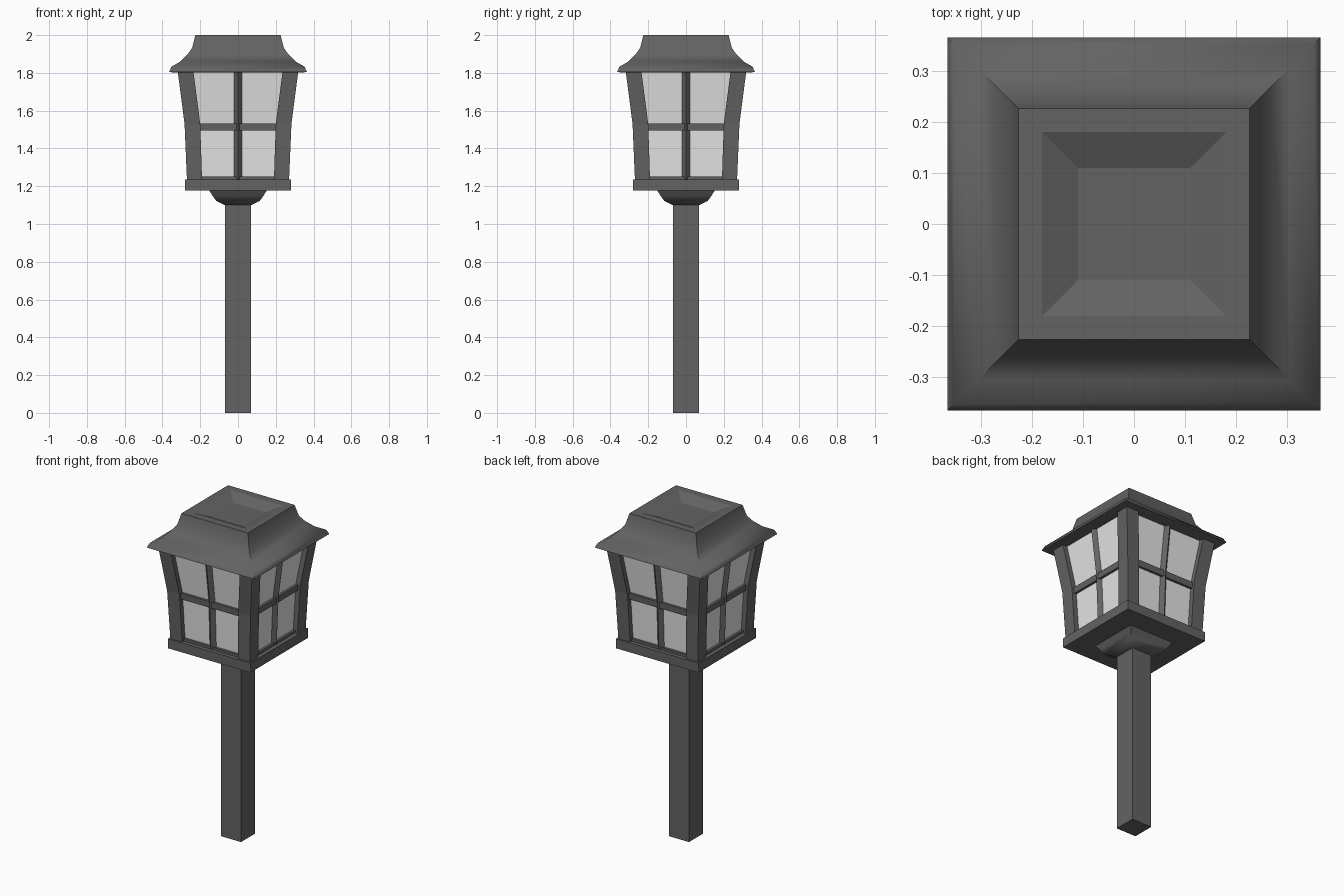
import bpy, bmesh, math

if "Cube" in bpy.data.objects:
    bpy.data.objects.remove(bpy.data.objects["Cube"])

def material(name, v):
    m = bpy.data.materials.new(name)
    m.diffuse_color = (v, v, v, 1)
    m.use_nodes = True
    m.node_tree.nodes["Principled BSDF"].inputs["Base Color"].default_value = m.diffuse_color
    return m

METAL = material("dark grey metal", 0.125)
GLASS = material("frosted glass", 0.78)

def loft(name, rings, mat, smooth=None, turn=0):
    """Join equal-sized rings of points into a capped solid."""
    bm = bmesh.new()
    loops = [[bm.verts.new(p) for p in r] for r in rings]
    n = len(loops[0])
    for a, b in zip(loops, loops[1:]):
        for i in range(n):
            j = (i + 1) % n
            bm.faces.new((a[i], a[j], b[j], b[i]))
    bm.faces.new(loops[0][::-1])
    bm.faces.new(loops[-1])
    bmesh.ops.recalc_face_normals(bm, faces=bm.faces[:])
    me = bpy.data.meshes.new(name)
    bm.to_mesh(me)
    bm.free()
    me.materials.append(mat)
    if smooth:
        me.shade_smooth()
        me.set_sharp_from_angle(angle=math.radians(smooth))
    ob = bpy.data.objects.new(name, me)
    ob.rotation_euler.z = turn
    bpy.context.collection.objects.link(ob)
    return ob

def rect(x0, x1, y0, y1, z):
    return [(x0, y0, z), (x1, y0, z), (x1, y1, z), (x0, y1, z)]

def square_loft(name, profile, mat, smooth=None):
    return loft(name, [rect(-h, h, -h, h, z) for h, z in profile], mat, smooth)

# Flared lantern outline: outer half width, inner edge of corner post, height
FLARE = [(0.27, 0.19, 1.225), (0.283, 0.20, 1.53), (0.32, 0.237, 1.815)]

def flare_at(z):
    for (a, _, za), (b, _, zb) in zip(FLARE, FLARE[1:]):
        if z <= zb:
            return a + (b - a) * (z - za) / (zb - za)
    return FLARE[-1][0]

# Stem, bowl under the lantern, and base plate
square_loft("stem", [(0.068, 0), (0.068, 1.12)], METAL)
square_loft("bowl", [(0.07, 1.10), (0.115, 1.122), (0.135, 1.15), (0.157, 1.185)], METAL, 60)
square_loft("base_plate", [(0.28, 1.178), (0.28, 1.236)], METAL)

# Glass body
square_loft("glass_panes", [(h - 0.03, z) for h, _, z in FLARE], GLASS)

# Frame, repeated on the four sides
for k in range(4):
    t = k * math.pi / 2
    loft(f"corner_post_{k + 1}",
         [rect(i, h, -h, -i, z) for h, i, z in FLARE], METAL, turn=t)
    # upright bar with a ridged front
    loft(f"upright_bar_{k + 1}",
         [[(-0.027, -h + 0.035, z), (0, -h + 0.008, z), (0.027, -h + 0.035, z)]
          for h, _, z in FLARE], METAL, turn=t)
    # cross bar and bottom rail
    for name, z0, z1, w in (("cross_bar", 1.495, 1.533, 0.22),
                            ("bottom_rail", 1.23, 1.252, 0.21)):
        loft(f"{name}_{k + 1}",
             [rect(-w, w, -flare_at(z) + 0.015, -flare_at(z) + 0.045, z)
              for z in (z0, z1)], METAL, turn=t)

# Curved roof with a shallow recess in its top
square_loft("roof", [(0.35, 1.803), (0.365, 1.806), (0.352, 1.833), (0.305, 1.86),
                     (0.267, 1.898), (0.243, 1.932), (0.226, 2.0),
                     (0.18, 2.0), (0.11, 1.968)], METAL, 58)
# keep the rim and recess crisp
me = bpy.data.objects["roof"].data
for f in me.polygons:
    if all(me.vertices[v].co.z > 1.96 for v in f.vertices):
        f.use_smooth = False
